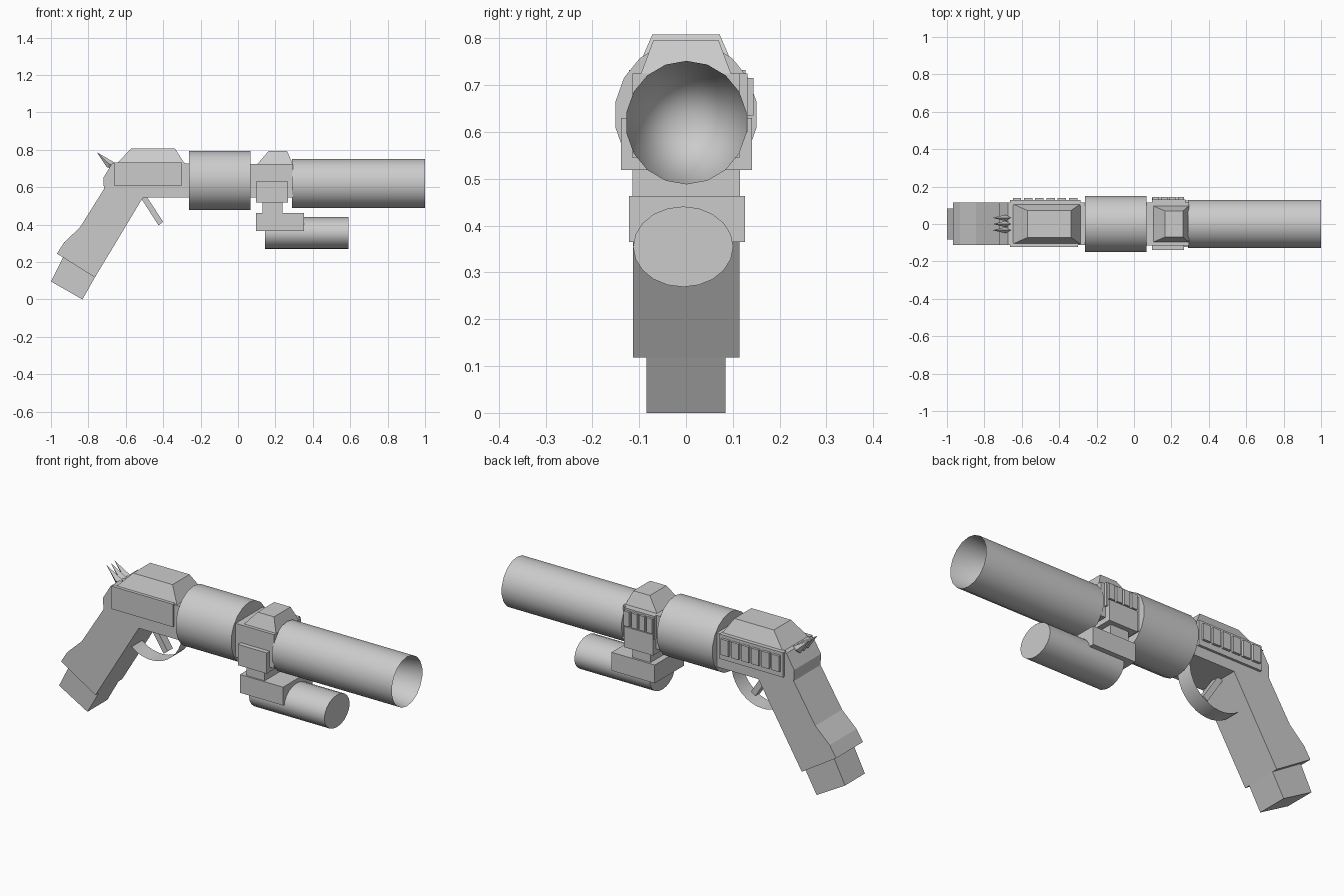
import bpy, bmesh, math

if "Cube" in bpy.data.objects:
    bpy.data.objects.remove(bpy.data.objects["Cube"])


def finish(name, bm, smooth=False):
    bmesh.ops.recalc_face_normals(bm, faces=bm.faces)
    me = bpy.data.meshes.new(name)
    bm.to_mesh(me)
    bm.free()
    ob = bpy.data.objects.new(name, me)
    bpy.context.collection.objects.link(ob)
    if smooth:
        bpy.ops.object.select_all(action='DESELECT')
        ob.select_set(True)
        bpy.context.view_layer.objects.active = ob
        bpy.ops.object.shade_smooth_by_angle(angle=math.radians(32))
    return ob


def prism(name, pts, y0, y1):
    """Side profile in x,z pulled from y0 to y1."""
    bm = bmesh.new()
    a = [bm.verts.new((x, y0, z)) for x, z in pts]
    b = [bm.verts.new((x, y1, z)) for x, z in pts]
    bm.faces.new(a)
    bm.faces.new(b)
    for i in range(len(a)):
        j = (i + 1) % len(a)
        bm.faces.new((a[i], a[j], b[j], b[i]))
    return finish(name, bm)


def box(name, x0, x1, y0, y1, z0, z1):
    return prism(name, [(x0, z0), (x1, z0), (x1, z1), (x0, z1)], y0, y1)


def frustum(name, low, high):
    """Tapered block; each level is (x0, x1, half width, z)."""
    bm = bmesh.new()
    a, b = [[bm.verts.new(p) for p in
             ((x0, -w, z), (x1, -w, z), (x1, w, z), (x0, w, z))]
            for x0, x1, w, z in (low, high)]
    bm.faces.new(a)
    bm.faces.new(b)
    for i in range(4):
        j = (i + 1) % 4
        bm.faces.new((a[i], a[j], b[j], b[i]))
    return finish(name, bm)


def cylinder(name, x0, x1, y, z, ry, rz, sides, bore=None):
    """Cylinder along x; bore gives the x of a conical hole's tip."""
    bm = bmesh.new()
    a, b = [[bm.verts.new((x, y + ry * math.sin(2 * math.pi * i / sides),
                           z + rz * math.cos(2 * math.pi * i / sides)))
             for i in range(sides)] for x in (x0, x1)]
    tip = bm.verts.new((bore, y, z)) if bore is not None else None
    bm.faces.new(a)
    if not tip:
        bm.faces.new(b)
    for i in range(sides):
        j = (i + 1) % sides
        bm.faces.new((a[i], a[j], b[j], b[i]))
        if tip:
            bm.faces.new((b[i], b[j], tip))
    return finish(name, bm, True)


# Grip and rear frame in one profile, with the narrower magazine base
prism("grip_frame", [(-.674, .727), (-.72, .65), (-.717, .59), (-.845, .385),
                     (-.93, .305), (-.968, .245), (-.765, .118),
                     (-.508, .545), (-.257, .545), (-.257, .727)], -.113, .114)
prism("magazine_base", [(-.935, .225), (-1, .096), (-.832, 0), (-.765, .118)],
      -.084, .084)

# Raised top covers
frustum("rear_cover", (-.65, -.285, .108, .725), (-.57, -.337, .072, .808))
frustum("front_cover", (.10, .294, .098, .72), (.165, .262, .07, .795))

# Drum, front block and barrel
cylinder("drum", -.262, .066, 0, .637, .153, .158, 18)
box("front_block", .06, .294, -.114, .114, .545, .725)
cylinder("barrel", .29, 1, .001, .62, .13, .132, 18, bore=.33)

# Side plates, ribbed on the far side
box("near_plate", -.663, -.299, -.122, -.1, .61, .732)
box("far_plate", -.663, -.285, .1, .127, .60, .732)
box("front_far_plate", .095, .275, .1, .131, .60, .725)
for i in range(6):
    x = -.648 + i * .06
    box(f"rear_rib_{i}", x, x + .045, .12, .14, .63, .715)
for i in range(4):
    x = .1 + i * .045
    box(f"front_rib_{i}", x, x + .033, .12, .144, .635, .715)

# Under-barrel lamp and its mount
box("mount_clamp", .097, .267, -.139, .141, .519, .63)
box("mount_neck", .13, .237, -.114, .115, .455, .525)
box("mount_block", .097, .352, -.122, .126, .365, .463)
cylinder("lamp", .144, .59, -.006, .355, .107, .086, 20)

# Hammer: three pointed prongs
for n, y in enumerate((-.033, 0, .033)):
    bm = bmesh.new()
    tip, end = [bm.verts.new(p) for p in ((-.755, y, .787), (-.63, y, .70))]
    ring = [bm.verts.new(p) for p in ((-.665, y, .735), (-.69, y - .016, .725),
                                      (-.70, y, .705), (-.69, y + .016, .725))]
    for i in range(4):
        for v in (tip, end):
            bm.faces.new((ring[i], ring[(i + 1) % 4], v))
    finish(f"hammer_prong_{n}", bm)

# Trigger and its curved guard band
prism("trigger", [(-.53, .56), (-.495, .56), (-.40, .415), (-.425, .396)],
      -.022, .022)
bm = bmesh.new()
prev = None
for i in range(15):
    t = -math.radians(134) * i / 14
    x, z = -.485 + .185 * math.cos(t), .545 + .19 * math.sin(t)
    pair = [bm.verts.new((x, s * .045, z)) for s in (-1, 1)]
    if prev:
        bm.faces.new((prev[0], prev[1], pair[1], pair[0]))
    prev = pair
finish("trigger_guard", bm, True)
